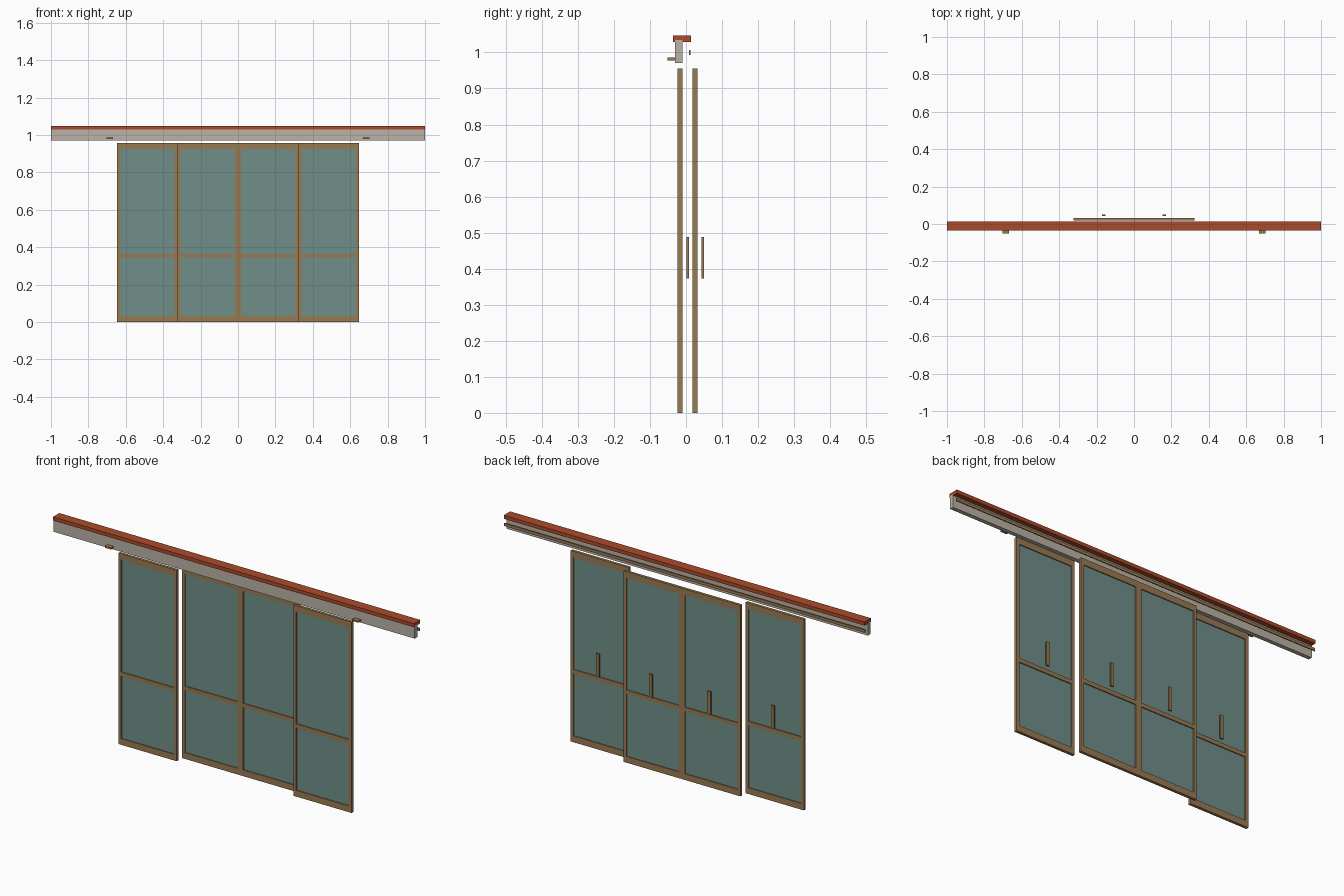
import bpy, bmesh

if "Cube" in bpy.data.objects:
    bpy.data.objects.remove(bpy.data.objects["Cube"])


def material(name, rgb):
    m = bpy.data.materials.new(name)
    lin = [c / 12.92 if c <= 0.04045 else ((c + 0.055) / 1.055) ** 2.4 for c in rgb]
    m.diffuse_color = (*lin, 1)
    m.use_nodes = True
    m.node_tree.nodes["Principled BSDF"].inputs["Base Color"].default_value = m.diffuse_color
    return m


WOOD = material("brown frame", (0.60, 0.48, 0.32))
GLASS = material("teal glass", (0.44, 0.56, 0.54))
RED = material("rust red", (0.67, 0.29, 0.17))
GREY = material("warm grey", (0.73, 0.70, 0.65))


def boxes(name, mat, spans):
    """One object from boxes given as (x0, x1, y0, y1, z0, z1)."""
    bm = bmesh.new()
    for x0, x1, y0, y1, z0, z1 in spans:
        for v in bmesh.ops.create_cube(bm, size=1)["verts"]:
            v.co = (x1 if v.co.x > 0 else x0,
                    y1 if v.co.y > 0 else y0,
                    z1 if v.co.z > 0 else z0)
    me = bpy.data.meshes.new(name)
    bm.to_mesh(me)
    bm.free()
    me.materials.append(mat)
    ob = bpy.data.objects.new(name, me)
    bpy.context.collection.objects.link(ob)
    return ob


# Overhead track: cap, fascia and rear rail
boxes("track_cap", RED, [(-0.9995, 0.9995, -0.036, 0.014, 1.029, 1.047)])
boxes("track_fascia", GREY, [(-1, 1, -0.030, -0.010, 0.970, 1.035)])
boxes("track_rear_rail", WOOD, [(-1, 1, 0.008, 0.013, 0.993, 1.007)])

# Small stops on the front of the fascia
for side, s in (("left", -1), ("right", 1)):
    boxes(f"track_stop_{side}", WOOD,
          [(s * 0.685 - 0.017, s * 0.685 + 0.017, -0.051, -0.030, 0.978, 0.986)])

# Four sliding doors: outer pair in front, inner pair behind
W, H, STILE, RAIL = 0.323, 0.956, 0.016, 0.031


def door(name, cx, y0, y1):
    l, r = cx - W / 2, cx + W / 2
    il, ir = l + STILE, r - STILE
    boxes(name + "_frame", WOOD, [
        (l, il, y0, y1, 0, H), (ir, r, y0, y1, 0, H),
        (il, ir, y0, y1, 0, RAIL), (il, ir, y0, y1, H - RAIL, H),
        (il, ir, y0, y1, 0.344, 0.364)])
    ym = (y0 + y1) / 2
    boxes(name + "_glass", GLASS,
          [(il, ir, ym - 0.002, ym + 0.002, RAIL, 0.344),
           (il, ir, ym - 0.002, ym + 0.002, 0.364, H - RAIL)])
    boxes(name + "_handle", WOOD,
          [(cx - 0.009, cx + 0.009, y1 + 0.011, y1 + 0.018, 0.373, 0.488)])


for side, s in (("left", -1), ("right", 1)):
    door(f"outer_door_{side}", s * W * 1.5, -0.024, -0.010)
    door(f"inner_door_{side}", s * W * 0.5, 0.018, 0.032)
